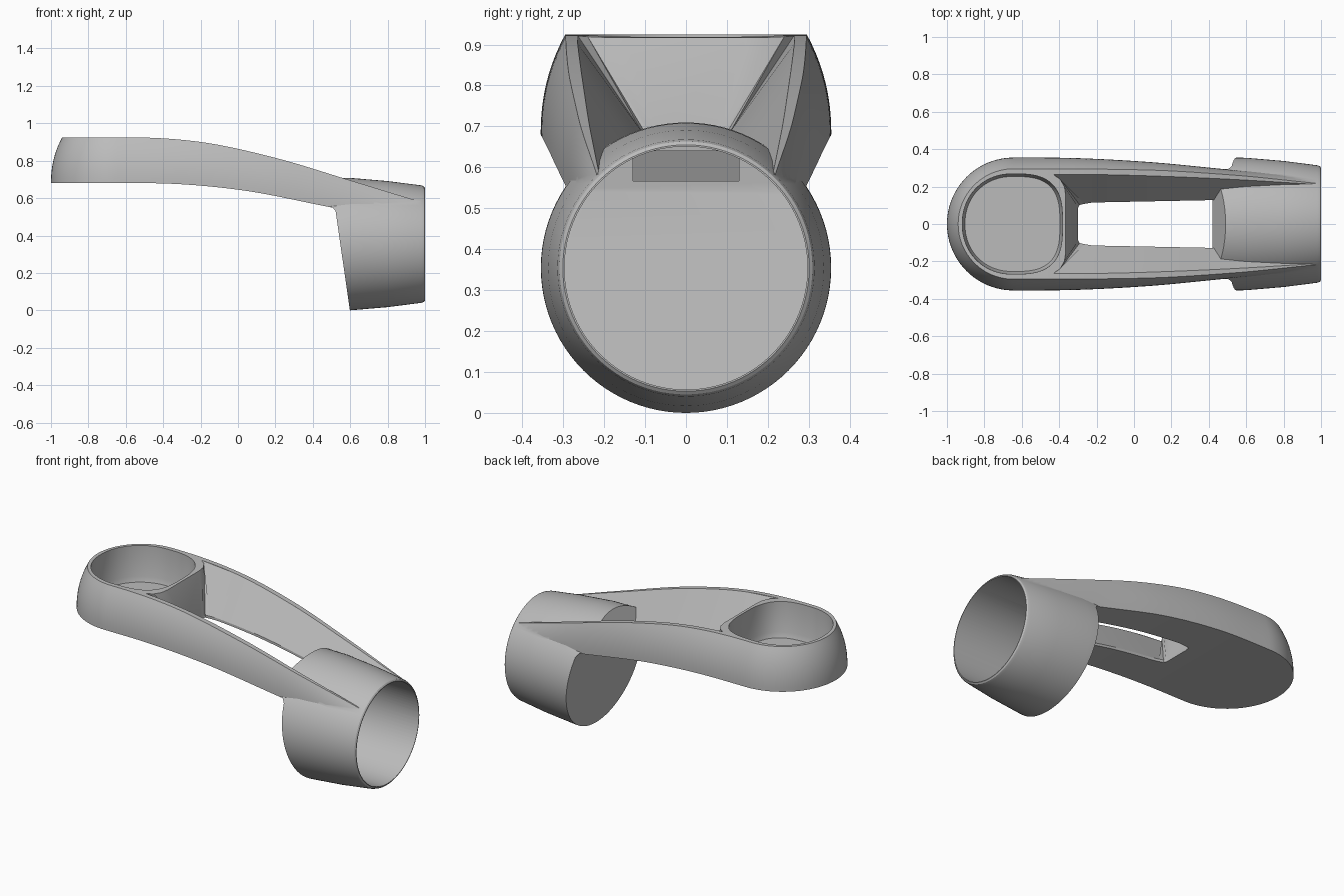
import bpy, bmesh, math

cube = bpy.data.objects.get("Cube")
if cube:
    bpy.data.objects.remove(cube, do_unlink=True)

grey = bpy.data.materials.new("plain grey")
grey.use_nodes = True
colour = (0.5, 0.5, 0.5, 1)
grey.diffuse_color = colour
grey.node_tree.nodes["Principled BSDF"].inputs["Base Color"].default_value = colour


def finish(name, bm):
    bmesh.ops.remove_doubles(bm, verts=bm.verts, dist=1e-5)
    bmesh.ops.recalc_face_normals(bm, faces=bm.faces)
    mesh = bpy.data.meshes.new(name)
    bm.to_mesh(mesh)
    bm.free()
    mesh.materials.append(grey)
    obj = bpy.data.objects.new(name, mesh)
    bpy.context.collection.objects.link(obj)
    return obj


def loft(name, columns):
    """Closed solid from bottom-to-top columns on the +y side, mirrored to -y."""
    bm = bmesh.new()
    a = [[bm.verts.new(p) for p in c] for c in columns]
    b = [[bm.verts.new((x, -y, z)) for x, y, z in c] for c in columns]
    last = len(columns[0]) - 1
    for i in range(len(columns) - 1):
        for j in range(last):
            for s in (a, b):
                bm.faces.new((s[i][j], s[i + 1][j], s[i + 1][j + 1], s[i][j + 1]))
        for j in (0, last):
            bm.faces.new((a[i][j], a[i + 1][j], b[i + 1][j], b[i][j]))
    for i in (0, len(columns) - 1):
        for j in range(last):
            bm.faces.new((a[i][j], a[i][j + 1], b[i][j + 1], b[i][j]))
    return finish(name, bm)


def prism(name, profile, half):
    """Side profile in x and z, extruded across y."""
    bm = bmesh.new()
    rows = [[bm.verts.new((x, y, z)) for x, z in profile] for y in (-half, half)]
    for r in rows:
        bm.faces.new(r)
    n = len(profile)
    for i in range(n):
        k = (i + 1) % n
        bm.faces.new((rows[0][i], rows[0][k], rows[1][k], rows[1][i]))
    return finish(name, bm)


def combine(obj, other, operation):
    mod = obj.modifiers.new(operation.lower(), 'BOOLEAN')
    mod.operation, mod.object, mod.solver = operation, other, 'EXACT'
    graph = bpy.context.evaluated_depsgraph_get()
    mesh = bpy.data.meshes.new_from_object(obj.evaluated_get(graph))
    obj.modifiers.clear()
    obj.data = mesh
    bpy.data.objects.remove(other, do_unlink=True)


def curve(points):
    """Smooth interpolation through a few (x, value) points."""
    def f(x):
        if x <= points[0][0]:
            return points[0][1]
        if x >= points[-1][0]:
            return points[-1][1]
        n = len(points)
        slope = [(points[min(i + 1, n - 1)][1] - points[max(i - 1, 0)][1]) /
                 (points[min(i + 1, n - 1)][0] - points[max(i - 1, 0)][0]) for i in range(n)]
        slope[0] = 0
        i = max(k for k in range(n - 1) if points[k][0] <= x)
        (x0, v0), (x1, v1) = points[i], points[i + 1]
        h = x1 - x0
        t = (x - x0) / h
        return ((1 + 2 * t) * (1 - t) ** 2 * v0 + t * (1 - t) ** 2 * h * slope[i]
                + t * t * (3 - 2 * t) * v1 + t * t * (t - 1) * h * slope[i + 1])
    return f


top = curve([(-0.6, 0.925), (-0.2, 0.9), (0.2, 0.815), (0.6, 0.695), (0.97, 0.582)])
bottom = curve([(-0.5, 0.68), (0, 0.645), (0.5, 0.55), (0.97, 0.46)])
width = curve([(-0.645, 0.355), (-0.3, 0.352), (0.1, 0.33), (0.5, 0.292), (0.97, 0.252)])
draft = curve([(-0.645, 0.06), (-0.3, 0.058), (0.5, 0.028), (0.97, 0.034)])
rim = curve([(-0.4, 0.266), (0, 0.26), (0.5, 0.24), (0.97, 0.212)])

# Arched arm body with a round end and sides that lean in towards the rim
CX = -0.645
columns = []
levels = [j / 10 for j in range(11)]
for i in range(24):
    ang = math.pi / 2 * i / 24
    columns.append([(CX - (0.355 - 0.06 * t ** 2.2) * math.cos(ang),
                     (0.355 - 0.06 * t ** 2.2) * math.sin(ang),
                     0.68 + 0.245 * t) for t in levels])
for i in range(41):
    x = CX + (0.97 - CX) * i / 40
    columns.append([(x, width(x) - draft(x) * t ** 2.2,
                     bottom(x) + (top(x) - bottom(x)) * t) for t in levels])
handle = loft("handle", columns)

# Long open trough with sloped inner walls
stations = [(-0.3, -0.365, 0.07, 0.15), (-0.298, -0.372, 0.09, 0.2),
            (-0.29, -0.395, 0.102, 0.24), (-0.265, -0.43, 0.108, 0.264)]
for i in range(31):
    x = -0.22 + 1.25 * i / 30
    stations.append((x, x, 0.115 + 0.02 * (x + 0.22), rim(x)))
columns = []
for xb, xt, b, w in stations:
    lo, hi = bottom(xb), top(xt)
    columns.append([(xb, b, lo - 0.05), (xb, b, lo + 0.015),
                    (xt, w, hi), (xt, w, hi + 0.1)])
combine(handle, loft("trough_cutter", columns), 'DIFFERENCE')

# Rounded pocket in the wide end
columns = []
for i in range(49):
    ang = math.pi * i / 48
    c, s = -math.cos(ang), math.sin(ang)
    n = 2.1 if c < 0 else 3
    px = math.copysign(abs(c) ** (2 / n), c)
    py = max(s, 0) ** (2 / n) if 0 < i < 48 else 0
    columns.append([(-0.65 + (0.262 + g) * px, (0.262 + g) * py, z)
                    for g, z in ((-0.008, 0.71), (0.002, 0.74), (0.006, 0.925), (0.006, 1.0))])
combine(handle, loft("pocket_cutter", columns), 'DIFFERENCE')


def round_bar(name, sections):
    return loft(name, [[(x, r * math.sin(math.pi * k / 48) if 0 < k < 48 else 0,
                         0.354 - r * math.cos(math.pi * k / 48)) for k in range(49)]
                       for x, r in sections])


# Tapered collar with a slanted back
collar = round_bar("collar", [(0.38, 0.357), (0.6, 0.354), (0.8, 0.337),
                              (0.98, 0.314), (0.994, 0.309), (1.0, 0.301)])
combine(collar, prism("collar_clip", [(0.601, -0.02), (0.522, 0.53), (0.505, 0.552),
                                      (0.42, 0.566), (0.495, 0.72), (1.1, 0.72),
                                      (1.1, -0.02)], 0.5), 'INTERSECT')
combine(handle, collar, 'UNION')

# Hollow inside the collar, with a small recess below the trough end
hollow = round_bar("hollow", [(0.45, 0.297), (1.1, 0.297)])
combine(hollow, prism("hollow_clip", [(0.625, 0), (0.548, 0.54), (0.56, 0.7),
                                      (1.2, 0.7), (1.2, 0)], 0.5), 'INTERSECT')
combine(handle, hollow, 'DIFFERENCE')
combine(handle, prism("recess_cutter", [(0.48, 0.567), (0.515, 0.64), (0.62, 0.64),
                                        (0.62, 0.567)], 0.13), 'DIFFERENCE')

# Smooth shading with crisp edges
bpy.ops.object.select_all(action='DESELECT')
handle.select_set(True)
bpy.context.view_layer.objects.active = handle
bpy.ops.object.shade_smooth_by_angle(angle=math.radians(30))
